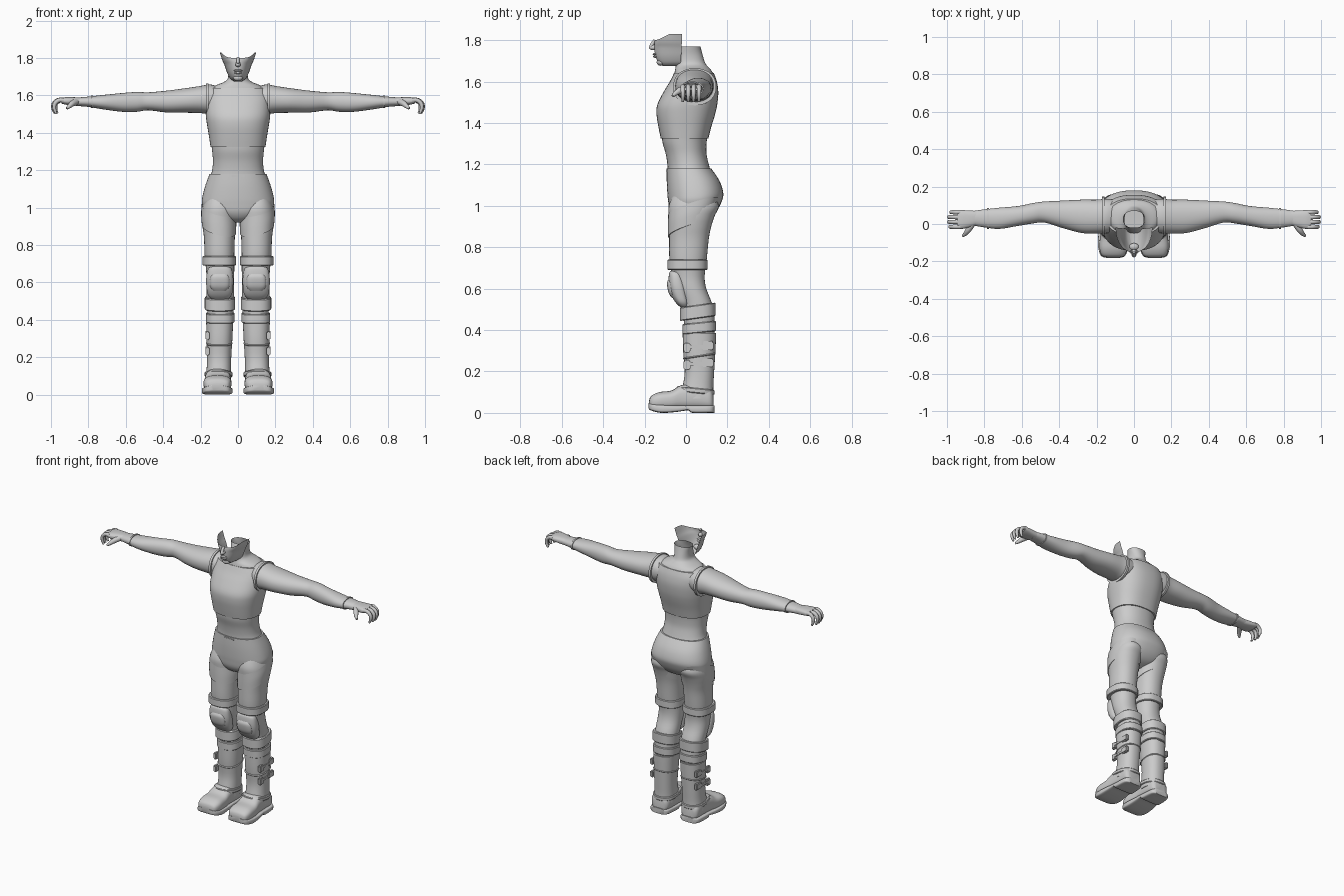
import bpy, bmesh, math
from mathutils import Vector

grey = bpy.data.materials.new("light grey")
grey.diffuse_color = (0.6, 0.6, 0.6, 1)


def finish(name, bm, mirror, angle=40):
    bmesh.ops.recalc_face_normals(bm, faces=bm.faces)
    me = bpy.data.meshes.new(name)
    bm.to_mesh(me)
    bm.free()
    ob = bpy.data.objects.new(name, me)
    bpy.context.collection.objects.link(ob)
    me.materials.append(grey)
    if mirror:
        ob.modifiers.new("Mirror", 'MIRROR')
    bpy.ops.object.select_all(action='DESELECT')
    ob.select_set(True)
    bpy.context.view_layer.objects.active = ob
    bpy.ops.object.shade_smooth_by_angle(angle=math.radians(angle))
    return ob


def spline(rows, k):
    """Catmull-Rom interpolation of rows of numbers."""
    out = []
    for i in range(len(rows) - 1):
        p = [rows[max(0, min(len(rows) - 1, i + j))] for j in (-1, 0, 1, 2)]
        for s in range(k):
            t = s / k
            out.append([0.5 * (2 * b + (c - a) * t + (2 * a - 5 * b + 4 * c - d) * t * t
                               + (3 * b - a - 3 * c + d) * t ** 3) for a, b, c, d in zip(*p)])
    return out + [list(rows[-1])]


def loft(name, rows, axis='z', n=2.2, seg=36, k=4, mirror=False, caps=(True, True),
         warp=None, half=False):
    """Skin rings (t, a0, a1, b0, b1); a and b are the two cross ranges."""
    bm = bmesh.new()
    rings = []
    for t, a0, a1, b0, b1 in (spline(rows, k) if k > 1 else rows):
        ring = []
        for i in range(seg + 1 if half else seg):
            ang = math.pi * (1 + i / seg) if half else 2 * math.pi * i / seg
            c, s = math.cos(ang), math.sin(ang)
            a = (a0 + a1) / 2 + (a1 - a0) / 2 * math.copysign(abs(c) ** (2 / n), c)
            b = (b0 + b1) / 2 + (b1 - b0) / 2 * math.copysign(abs(s) ** (2 / n), s)
            co = {'z': (a, b, t), 'x': (t, b, a), 'y': (a, t, b)}[axis]
            ring.append(bm.verts.new(warp(*co) if warp else co))
        rings.append(ring)
    for r, q in zip(rings, rings[1:]):
        for i in range(len(r) - 1 if half else len(r)):
            j = (i + 1) % len(r)
            bm.faces.new((r[i], r[j], q[j], q[i]))
    if caps[0]:
        bm.faces.new(rings[0])
    if caps[1]:
        bm.faces.new(rings[-1])
    return finish(name, bm, mirror)


def tube(name, pts, mirror=True, seg=10):
    """Round tapered tube through rows (x, y, z, radius)."""
    bm = bmesh.new()
    rows = spline(pts, 4)
    rings = []
    for i, (x, y, z, r) in enumerate(rows):
        d = (Vector(rows[min(i + 1, len(rows) - 1)][:3]) - Vector(rows[max(i - 1, 0)][:3])).normalized()
        u = d.cross(Vector((0, 1, 0.01))).normalized()
        v = d.cross(u)
        rings.append([bm.verts.new(Vector((x, y, z)) + r * (u * math.cos(w) + v * math.sin(w)))
                      for w in (2 * math.pi * j / seg for j in range(seg))])
    for r, q in zip(rings, rings[1:]):
        for j in range(seg):
            bm.faces.new((r[j], r[(j + 1) % seg], q[(j + 1) % seg], q[j]))
    bm.faces.new(rings[0])
    bm.faces.new(rings[-1])
    return finish(name, bm, mirror, 60)


def ball(name, loc, size, mirror=False):
    bm = bmesh.new()
    bmesh.ops.create_uvsphere(bm, u_segments=16, v_segments=10, radius=1)
    for v in bm.verts:
        v.co = [c + s * q for c, s, q in zip(loc, size, v.co)]
    return finish(name, bm, mirror)


def box(name, loc, size, mirror=True):
    bm = bmesh.new()
    bmesh.ops.create_cube(bm, size=1)
    for v in bm.verts:
        v.co = [c + s * q for c, s, q in zip(loc, size, v.co)]
    bmesh.ops.bevel(bm, geom=bm.edges[:], offset=min(size) * 0.25, segments=2, affect='EDGES')
    return finish(name, bm, mirror)


def sym(*rows):
    return [(z, -w, w, f, b) for z, w, f, b in rows]


# torso: crop top running into the open neck, bare waist, trousers seat
loft("crop_top", sym((1.325, .147, -.122, .108), (1.38, .155, -.133, .122), (1.44, .165, -.142, .14),
                     (1.49, .172, -.138, .151), (1.55, .174, -.108, .156), (1.60, .172, -.078, .149),
                     (1.64, .150, -.058, .135)), n=2.4, seg=48)
loft("neck", sym((1.62, .155, -.06, .14), (1.65, .125, -.054, .125), (1.67, .078, -.05, .108),
                 (1.69, .055, -.048, .092), (1.73, .052, -.036, .08), (1.77, .06, -.02, .07)),
     caps=(True, False))
loft("waist", sym((1.16, .150, -.088, .122), (1.20, .138, -.09, .11), (1.25, .134, -.098, .099),
                  (1.30, .138, -.112, .099), (1.335, .142, -.117, .103)), seg=48)
loft("seat", sym((.92, .03, -.02, .05), (.94, .10, -.055, .11), (.975, .17, -.078, .148),
                 (1.02, .192, -.086, .172), (1.06, .19, -.09, .18), (1.12, .174, -.093, .162),
                 (1.18, .152, -.093, .122)), n=2.3, seg=48)
box("waist_button", (0, -.092, 1.168), (.07, .01, .01), False)

# open face shell with features
loft("face", sym((1.675, .022, -.112, .05), (1.69, .042, -.132, .08), (1.72, .058, -.147, .1),
                 (1.76, .072, -.153, .11), (1.80, .088, -.153, .113), (1.83, .098, -.15, .11)),
     half=True, caps=(True, False),
     warp=lambda x, y, z: (x, y, z - max(0, z - 1.77) * .5 * (1 - min(1, abs(x) / .09) ** 4)))
ball("nose", (0, -.157, 1.764), (.014, .022, .013))
tube("nose_bridge", [(0, -.15, 1.80, .008), (0, -.16, 1.785, .009), (0, -.169, 1.768, .010)], False)
ball("upper_lip", (0, -.150, 1.732), (.024, .011, .006))
ball("lower_lip", (0, -.147, 1.721), (.020, .012, .007))
ball("chin", (0, -.122, 1.693), (.026, .02, .017))

# arms
loft("arm", [(.10, 1.52, 1.645, -.04, .13), (.15, 1.50, 1.658, -.05, .135), (.20, 1.505, 1.65, -.052, .13),
             (.28, 1.507, 1.638, -.048, .13), (.38, 1.508, 1.625, -.022, .125),
             (.48, 1.52, 1.616, .008, .12), (.54, 1.512, 1.618, .003, .112), (.62, 1.512, 1.612, -.010, .096),
             (.72, 1.525, 1.602, -.026, .087), (.80, 1.538, 1.593, -.018, .078),
             (.86, 1.543, 1.588, -.008, .070)], axis='x', mirror=True)
loft("vest_arm_edge", [(.158, 1.485, 1.664, -.062, .146), (.172, 1.485, 1.664, -.062, .146)],
     axis='x', k=1, mirror=True)
loft("wrist_cuff", [(.775, 1.531, 1.6, -.026, .086), (.785, 1.531, 1.6, -.026, .086)],
     axis='x', k=1, mirror=True)

# hands
loft("palm", [(.84, 1.543, 1.588, -.006, .07), (.88, 1.545, 1.59, -.018, .072),
              (.92, 1.55, 1.59, -.026, .074), (.945, 1.556, 1.586, -.024, .073)],
     axis='x', n=2.6, mirror=True)
for i, reach in enumerate((-.012, 0, 0, -.006)):
    y = .063 - i * .026
    tube("finger", [(.93, y, 1.573, .013), (.962 + reach, y, 1.574, .012), (.985 + reach, y, 1.556, .011),
                    (.988 + reach, y, 1.53, .010), (.978 + reach, y, 1.503, .006)])
tube("thumb", [(.865, .0, 1.566, .017), (.885, -.03, 1.556, .016), (.90, -.05, 1.543, .012),
               (.915, -.064, 1.53, .007)])

# legs
loft("thigh", [(1.06, .04, .17, -.06, .13), (1.0, .012, .191, -.083, .158), (.95, .01, .195, -.083, .138),
               (.90, .013, .19, -.08, .122), (.84, .017, .182, -.081, .11), (.74, .02, .178, -.08, .1),
               (.66, .02, .17, -.066, .09), (.60, .022, .17, -.048, .098), (.53, .022, .168, -.018, .125),
               (.46, .024, .165, -.012, .138), (.36, .03, .16, -.005, .138)], mirror=True)
loft("trouser_hem", [(.99, .012, .194, -.086, .16), (.94, .009, .197, -.087, .14), (.885, .011, .193, -.087, .124)],
     mirror=True, caps=(False, True),
     warp=lambda x, y, z: (x, y, z + (y - .02) * .32 + (x - .1) * .25))


def band(name, z0, z1, x0, x1, y0, y1, tilt=0.0):
    e = .004
    loft(name, [(z0, x0 + e, x1 - e, y0 + e, y1 - e), (z0 + e, x0, x1, y0, y1),
                (z1 - e, x0, x1, y0, y1), (z1, x0 + e, x1 - e, y0 + e, y1 - e)],
         k=1, n=2.5, mirror=True, warp=lambda x, y, z: (x, y, z + tilt * (y - .05)))


band("thigh_strap", .69, .74, .011, .19, -.09, .104)
band("calf_strap", .455, .52, .015, .178, -.03, .142, .14)
band("shin_guard", .385, .435, .018, .172, -.018, .145, .1)

# knee guards
loft("knee_pad", [(.685, .06, .135, -.074, -.04), (.672, .035, .16, -.082, -.02), (.62, .025, .17, -.084, .0),
                  (.57, .027, .168, -.072, .01), (.53, .035, .16, -.048, .015), (.505, .06, .135, -.02, .01)],
     n=2.6, mirror=True)
loft("knee_cap", [(.645, .06, .135, -.084, -.06), (.625, .045, .15, -.092, -.03),
                  (.58, .045, .15, -.084, -.03), (.555, .06, .135, -.068, -.03)], n=3, mirror=True)

# boots
loft("boot_shaft", [(.385, .026, .17, -.016, .146), (.30, .03, .168, -.014, .142), (.20, .036, .166, -.006, .136),
                    (.13, .037, .168, -.016, .132), (.07, .036, .174, -.03, .132)], n=2.3, mirror=True)
loft("boot_foot", [(-.178, .075, .145, .03, .06), (-.168, .05, .172, .02, .082), (-.13, .036, .184, .015, .1),
                   (-.07, .037, .182, .015, .108), (-.02, .04, .176, .015, .135), (.06, .04, .172, .015, .14),
                   (.115, .048, .168, .015, .12), (.132, .065, .15, .02, .09)],
     axis='y', n=2.8, mirror=True)
loft("boot_sole", [(-.182, .08, .142, .024, .05), (-.17, .048, .176, .012, .045), (-.12, .03, .192, .0, .04),
                   (-.05, .032, .19, .004, .036), (.01, .036, .182, .012, .036), (.03, .036, .182, .0, .036),
                   (.115, .044, .176, .0, .036), (.137, .065, .152, .0, .036)],
     axis='y', n=5, mirror=True)

# buckles and straps on the boots
band("boot_ankle_strap", .095, .12, .03, .178, -.045, .137, -.1)
band("boot_middle_seam", .268, .276, .028, .171, -.016, .144, .15)
for z in (.315, .232):
    box("front_buckle", (.163, .005, z), (.022, .035, .045))
    box("rear_buckle", (.162, .105, z + .01), (.022, .055, .042))
    box("buckle_strap", (.168, .055, z + .005), (.008, .11, .016))
